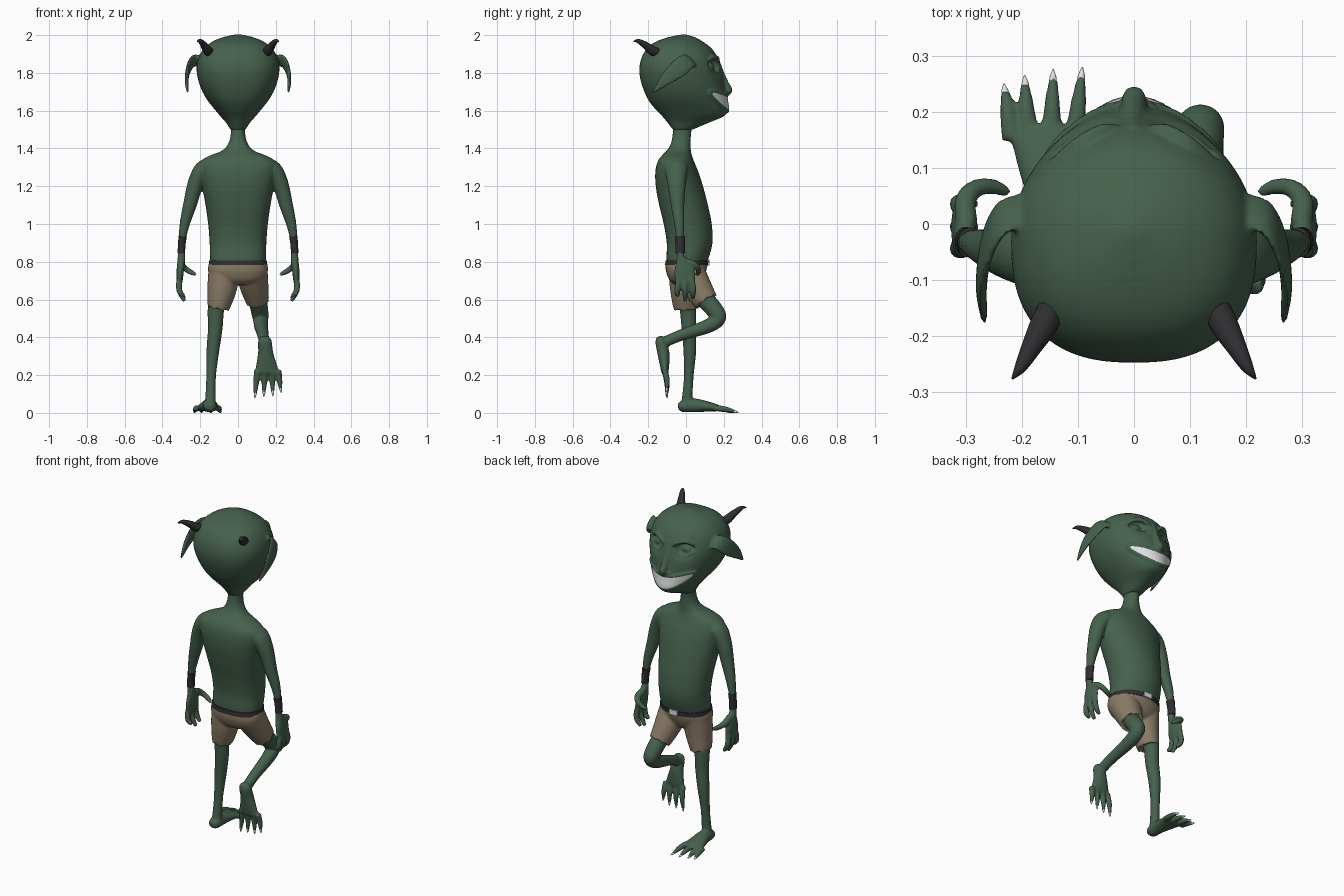
import bpy, bmesh, math
from mathutils import Vector, Matrix


def material(name, rgb):
    m = bpy.data.materials.new(name)
    m.diffuse_color = (*rgb, 1)
    return m


SKIN = material("green skin", (0.061, 0.120, 0.075))
CLOTH = material("tan cloth", (0.26, 0.205, 0.138))
DARK = material("dark leather", (0.028, 0.027, 0.03))
WHITE = material("white teeth and claws", (0.75, 0.75, 0.75))


def finish(bm, name, mat, voxel=0, smooth=3):
    """Turn a bmesh into an object, optionally fused into one smooth skin."""
    bmesh.ops.recalc_face_normals(bm, faces=bm.faces[:])
    me = bpy.data.meshes.new(name)
    bm.to_mesh(me)
    bm.free()
    me.materials.append(mat)
    ob = bpy.data.objects.new(name, me)
    bpy.context.collection.objects.link(ob)
    bpy.ops.object.select_all(action='DESELECT')
    bpy.context.view_layer.objects.active = ob
    ob.select_set(True)
    if voxel:
        r = ob.modifiers.new("fuse", 'REMESH')
        r.mode = 'VOXEL'
        r.voxel_size = voxel
        s = ob.modifiers.new("soften", 'SMOOTH')
        s.factor, s.iterations = 0.5, smooth
        bpy.ops.object.modifier_apply(modifier=r.name)
        bpy.ops.object.modifier_apply(modifier=s.name)
    bpy.ops.object.shade_smooth_by_angle(angle=math.radians(50))
    return ob


def skin_rings(bm, rings):
    loops = [[bm.verts.new(p) for p in ring] for ring in rings]
    n = len(loops[0])
    for a, b in zip(loops, loops[1:]):
        for i in range(n):
            bm.faces.new((a[i], a[(i + 1) % n], b[(i + 1) % n], b[i]))
    bm.faces.new(loops[0])
    bm.faces.new(loops[-1])


def sweep(bm, pts, hint=(1, 0, 0), n=20, sub=6, jag=0.0):
    """Smooth tube through (x, y, z, radius along hint, other radius)."""
    pts = [tuple(p) if len(p) == 5 else (*p, p[3]) for p in pts]
    ext = [pts[0]] + pts + [pts[-1]]
    path = []
    for k in range(1, len(ext) - 2):
        p0, p1, p2, p3 = ext[k - 1:k + 3]
        for j in range(sub):
            t = j / sub
            path.append([0.5 * (2 * b + (c - a) * t + (2 * a - 5 * b + 4 * c - d) * t * t
                                + (3 * b - a - 3 * c + d) * t ** 3)
                         for a, b, c, d in zip(p0, p1, p2, p3)])
    path.append(list(pts[-1]))
    rings = []
    for i, p in enumerate(path):
        a, b = path[max(i - 1, 0)], path[min(i + 1, len(path) - 1)]
        tan = (Vector(b[:3]) - Vector(a[:3])).normalized()
        h = Vector(hint)
        u = (h - tan * h.dot(tan)).normalized()
        v = tan.cross(u)
        ring = []
        for k in range(n):
            w = 2 * math.pi * k / n
            q = Vector(p[:3]) + u * p[3] * math.cos(w) + v * p[4] * math.sin(w)
            if i == len(path) - 1:
                q += tan * jag * math.sin(7 * w)
            ring.append(q)
        rings.append(ring)
    skin_rings(bm, rings)


def profile(tab, z):
    """Smooth lookup of (half width, back y, front y) at height z."""
    z = min(max(z, tab[0][0]), tab[-1][0])
    i = max(k for k in range(len(tab) - 1) if tab[k][0] <= z)
    slope = lambda k, c: ((tab[min(k + 1, len(tab) - 1)][c] - tab[max(k - 1, 0)][c])
                          / (tab[min(k + 1, len(tab) - 1)][0] - tab[max(k - 1, 0)][0]))
    h = tab[i + 1][0] - tab[i][0]
    t = (z - tab[i][0]) / h
    return [(2*t**3 - 3*t*t + 1) * tab[i][c] + (t**3 - 2*t*t + t) * h * slope(i, c)
            + (3*t*t - 2*t**3) * tab[i + 1][c] + (t**3 - t*t) * h * slope(i + 1, c)
            for c in (1, 2, 3)]


def surf(tab, th, z, off=0.0):
    """Point on a profiled solid; angle 0 looks toward the face (+y)."""
    hw, yb, yf = profile(tab, z)
    s, c = math.sin(th), math.cos(th)
    e = 0.8 if c < 0 else 1.0
    return Vector(((hw + off) * math.copysign(abs(s) ** e, s),
                   (yb + yf) / 2 + ((yf - yb) / 2 + off) * math.copysign(abs(c) ** e, c), z))


def loft(bm, tab, rows, n=64, off=0.0, shape=lambda p: p):
    z0, z1 = tab[0][0], tab[-1][0]
    skin_rings(bm, [[shape(surf(tab, 2 * math.pi * k / n, z0 + (z1 - z0) * r / rows, off))
                     for k in range(n)] for r in range(rows + 1)])


def ball(bm, loc, scale, rot=0.0):
    bmesh.ops.create_uvsphere(bm, u_segments=20, v_segments=12, radius=1, matrix=(
        Matrix.Translation(loc) @ Matrix.Rotation(rot, 4, 'Y') @ Matrix.Diagonal((*scale, 1))))


# Head with eye sockets, lids, brows, nose, lips and ears
HEAD = [(1.50, .04, -.07, .035), (1.54, .066, -.10, .13), (1.57, .093, -.125, .20),
        (1.60, .118, -.155, .222), (1.65, .158, -.195, .218), (1.70, .188, -.22, .211),
        (1.76, .21, -.24, .201), (1.82, .219, -.247, .188), (1.88, .209, -.235, .168),
        (1.93, .18, -.205, .135), (1.965, .137, -.16, .09), (1.99, .077, -.09, .045),
        (2.003, .015, -.025, .0)]


def sockets(p):
    if p.y > 0:
        p.y -= .05 * math.exp(-((abs(p.x) - .092) / .046) ** 4 - ((p.z - 1.838) / .034) ** 2)
    return p


def mouth_point(s, t, off):
    return surf(HEAD, s * .95, 1.637 + .062 * s * s + t * .036 * (1 - .85 * s ** 4), off)


bm = bmesh.new()
loft(bm, HEAD, 70, 96, shape=sockets)
sweep(bm, [(0, .165, 1.87, .012), (0, .186, 1.80, .016), (0, .21, 1.735, .021),
           (0, .226, 1.706, .02), (0, .205, 1.685, .012)])
for t in (-1, 1):
    sweep(bm, [(*mouth_point(k / 8, t * 1.08, 0), .009) for k in range(-8, 9)], (0, 0, 1), 10, 2)
for s in (-1, 1):
    ball(bm, (s * .092, .118, 1.832), (.038, .03, .024), s * .15)
    sweep(bm, [(s * .035, .173, 1.855, .008), (s * .06, .166, 1.876, .012),
               (s * .1, .142, 1.884, .013), (s * .15, .105, 1.855, .008)], (0, 0, 1), 12)
    sweep(bm, [(s * .04, .173, 1.825, .006), (s * .06, .168, 1.805, .008),
               (s * .1, .152, 1.799, .009), (s * .15, .118, 1.828, .006)], (0, 0, 1), 12)
    ball(bm, (s * .022, .204, 1.698), (.018, .018, .013))
    sweep(bm, [(s * .185, .03, 1.86, .036, .013), (s * .235, .01, 1.862, .046, .012),
               (s * .262, -.04, 1.822, .05, .011), (s * .272, -.11, 1.762, .033, .01),
               (s * .266, -.175, 1.695, .005, .006)], (0, -.7, .7))
finish(bm, "head", SKIN, .0065, 3)

# White grin
bm = bmesh.new()
grid = [[bm.verts.new(mouth_point(i / 20, j / 4, .005)) for j in range(-4, 5)] for i in range(-20, 21)]
for a, b in zip(grid, grid[1:]):
    for j in range(8):
        bm.faces.new((a[j], a[j + 1], b[j + 1], b[j]))
finish(bm, "teeth", WHITE)

# Horns
for s in (-1, 1):
    bm = bmesh.new()
    sweep(bm, [(s * .145, -.145, 1.905, .024), (s * .16, -.178, 1.918, .025),
               (s * .183, -.22, 1.95, .018), (s * .202, -.255, 1.969, .011),
               (s * .217, -.276, 1.966, .002)])
    finish(bm, "horn", DARK)

# Torso, neck, arms, legs and feet fused as one skin
TORSO = [(.72, .12, -.085, .08), (.80, .146, -.102, .113), (.90, .15, -.102, .14),
         (1.0, .158, -.118, .136), (1.1, .172, -.142, .116), (1.2, .19, -.160, .09),
         (1.28, .205, -.162, .064), (1.33, .200, -.150, .043), (1.36, .155, -.13, .032),
         (1.385, .09, -.105, .026), (1.42, .054, -.082, .025), (1.48, .038, -.07, .027),
         (1.56, .044, -.07, .04)]
body = bmesh.new()
loft(body, TORSO, 70)
for s in (-1, 1):
    arm = [(.12, -.052, 1.29, .048, .06), (.178, -.052, 1.29, .05, .062), (.222, -.05, 1.22, .043, .05),
           (.255, -.045, 1.1, .036), (.282, -.036, 1.0, .027), (.298, -.032, .90, .018),
           (.299, -.03, .83, .02), (.302, -.018, .79, .02, .04), (.307, -.008, .74, .019, .056),
           (.309, -.004, .69, .015, .052)]
    sweep(body, [(s * p[0], *p[1:]) for p in arm])
    for y, tip in ((-.044, .62), (-.005, .592), (.036, .605)):
        sweep(body, [(s * .308, y * .8, .72, .015), (s * .313, y, .67, .016),
                     (s * .305, y * 1.05, .635, .015), (s * .283, y, tip, .01)])
    sweep(body, [(s * .298, .0, .80, .02), (s * .3, .042, .785, .019), (s * .28, .064, .765, .016),
                 (s * .25, .066, .745, .014), (s * .222, .055, .732, .008)], (0, 0, 1))

sweep(body, [(-.075, 0, .72, .06), (-.115, .01, .56, .045), (-.12, .015, .45, .039),
             (-.133, .02, .33, .034), (-.142, .015, .2, .026), (-.145, .008, .1, .027),
             (-.147, .003, .04, .03)])
sweep(body, [(.075, 0, .72, .06), (.1, .085, .62, .05), (.115, .158, .535, .046),
             (.12, .167, .495, .041), (.123, .11, .457, .037), (.133, -.03, .41, .03),
             (.14, -.12, .372, .029)])


def foot(path, toes, lift):
    """Foot along a path; toes are (root, tip) pairs ending in a pale claw."""
    sweep(body, path)
    for a, b in toes:
        a, b = Vector(a), Vector(b)
        mid = a.lerp(b, .45) + Vector(lift)
        end = a.lerp(b, .87)
        sweep(body, [(*a, .018, .016), (*mid, .015), (*end, .008)])
        bm = bmesh.new()
        sweep(bm, [(*a.lerp(b, .77), .006), (*end, .0065), (*b, .001)], n=10)
        finish(bm, "claw", WHITE)


foot([(-.147, -.042, .03, .018, .016), (-.148, -.02, .034, .034, .03), (-.15, .04, .04, .039, .037),
      (-.155, .11, .034, .054, .028), (-.158, .165, .026, .064, .018), (-.158, .175, .024, .06, .012)],
     [((-.16 + .8 * d, .15, .026), (-.16 + d, y, .003))
      for d, y in ((-.072, .25), (-.035, .265), (.016, .276), (.068, .28))], (0, 0, .004))
foot([(.14, -.142, .405, .02, .014), (.142, -.135, .38, .036, .028), (.146, -.12, .32, .04, .032),
      (.15, -.114, .26, .054, .026), (.153, -.112, .215, .064, .018), (.153, -.112, .205, .06, .012)],
     [((.155 + .8 * d, -.112, .225), (.155 + d, -.1, z))
      for d, z in ((-.066, .076), (-.018, .083), (.03, .088), (.073, .106))], (0, .006, 0))
finish(body, "body", SKIN, .0065, 3)

# Ragged shorts
bm = bmesh.new()
loft(bm, [(.68, .07, -.06, .06), (.70, .13, -.085, .082), (.75, .158, -.106, .106),
          (.80, .153, -.109, .118)], 14)
sweep(bm, [(-.076, -.003, .76, .08, .09), (-.084, -.005, .66, .078, .08),
           (-.105, .0, .55, .057, .066)], n=56, jag=.008)
sweep(bm, [(.076, .003, .76, .08, .09), (.084, .05, .68, .077, .08),
           (.105, .108, .587, .06, .064)], n=56, jag=.008)
finish(bm, "shorts", CLOTH, .007, 3)

# Belt and buckle
bm = bmesh.new()
loft(bm, [(.782, .155, -.111, .118), (.808, .153, -.108, .121)], 2)
finish(bm, "belt", DARK)
bm = bmesh.new()
bmesh.ops.create_cube(bm, size=1, matrix=Matrix.Translation((0, .118, .796)) @ Matrix.Diagonal((.055, .014, .03, 1)))
finish(bm, "buckle", WHITE)

# Wrist cuffs
for s in (-1, 1):
    bm = bmesh.new()
    sweep(bm, [(s * .293, -.033, .935, .022, .027), (s * .298, -.031, .89, .02, .025),
               (s * .3, -.03, .845, .02, .025)])
    finish(bm, "wrist_cuff", DARK)
